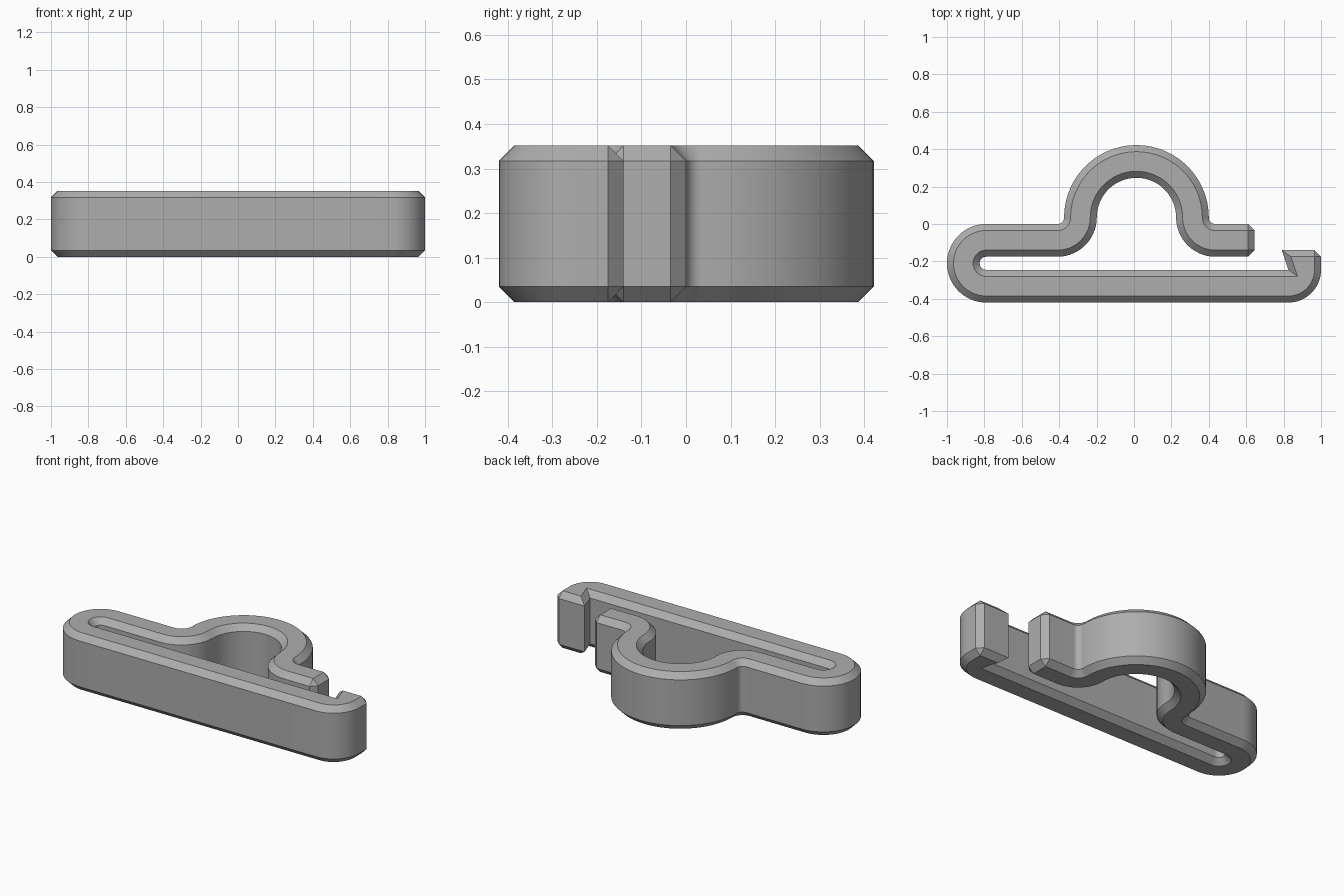
import bpy, bmesh
from math import radians, cos, sin

cube = bpy.data.objects.get("Cube")
if cube:
    bpy.data.objects.remove(cube, do_unlink=True)

HEIGHT, CHAMFER = 0.352, 0.035
TOP, BOTTOM = 0.0, -0.42           # back of the arm, front of the bar
THICK = 0.175                      # strip thickness
RING = (0.013, 0.035)              # centre of the loop
RING_IN, FILLET = 0.212, 0.035
RING_OUT = RING_IN + THICK
BEND_L = (RING[0] - RING_OUT - FILLET, RING[1])
BEND_R = (RING[0] + RING_OUT + FILLET, RING[1])
TURN = (-0.79, -0.21)              # hairpin at the left end
HOOK = (0.825, BOTTOM + THICK)     # inner corner of the hook
HOOK_TOP, ARM_END = -0.14, 0.645


def arc(centre, radius, start, end):
    steps = max(2, round(abs(end - start) / 6))
    angles = [radians(start + (end - start) * i / steps) for i in range(steps + 1)]
    return [(centre[0] + radius * cos(a), centre[1] + radius * sin(a)) for a in angles]


def outline(d):
    """Closed outline of the clip, moved inwards by d."""
    c, wide = CHAMFER, FILLET + THICK
    pts = arc(TURN, wide - d, 90, 270)                      # hairpin, outside
    pts += arc(HOOK, THICK - d, 270, 360)                   # hook, outside
    pts += [(1 - d, HOOK_TOP - c), (1 - c, HOOK_TOP - d)]   # clipped corner
    pts += [(0.79 + 1.4 * d, HOOK_TOP - d), (HOOK[0] + 1.4 * d, HOOK[1] - d)]
    pts += arc(TURN, FILLET + d, 270, 90)                   # slot end
    pts += arc(BEND_L, wide - d, 270, 360)                  # loop, inside
    pts += arc(RING, RING_IN + d, 180, 0)
    pts += arc(BEND_R, wide - d, 180, 270)
    low = TOP - THICK
    pts += [(ARM_END - c, low + d), (ARM_END - d, low + c)]  # arm end
    pts += [(ARM_END - d, TOP - c), (ARM_END - c, TOP - d)]
    pts += arc(BEND_R, FILLET + d, 270, 180)                # loop, outside
    pts += arc(RING, RING_OUT - d, 0, 180)
    pts += arc(BEND_L, FILLET + d, 360, 270)
    return pts


# Stack the outlines, bridge them and close both ends
bm = bmesh.new()
levels = [(0, CHAMFER), (CHAMFER, 0), (HEIGHT - CHAMFER, 0), (HEIGHT, CHAMFER)]
rings = [[bm.verts.new((x, y, z)) for x, y in outline(d)] for z, d in levels]
count = len(rings[0])
for lower, upper in zip(rings, rings[1:]):
    for i in range(count):
        j = (i + 1) % count
        bm.faces.new((lower[i], lower[j], upper[j], upper[i]))
bm.faces.new(rings[0][::-1])
bm.faces.new(rings[-1])
bmesh.ops.remove_doubles(bm, verts=bm.verts, dist=0.0005)
bmesh.ops.recalc_face_normals(bm, faces=bm.faces)

mesh = bpy.data.meshes.new("clip_body")
bm.to_mesh(mesh)
bm.free()
clip = bpy.data.objects.new("clip_body", mesh)
bpy.context.collection.objects.link(clip)

# Plain grey plastic
grey = bpy.data.materials.new("grey_plastic")
grey.use_nodes = True
colour = (0.42, 0.42, 0.42, 1)
grey.diffuse_color = colour
grey.node_tree.nodes["Principled BSDF"].inputs["Base Color"].default_value = colour
mesh.materials.append(grey)

bpy.ops.object.select_all(action="DESELECT")
clip.select_set(True)
bpy.context.view_layer.objects.active = clip
bpy.ops.object.shade_smooth_by_angle(angle=radians(30))
